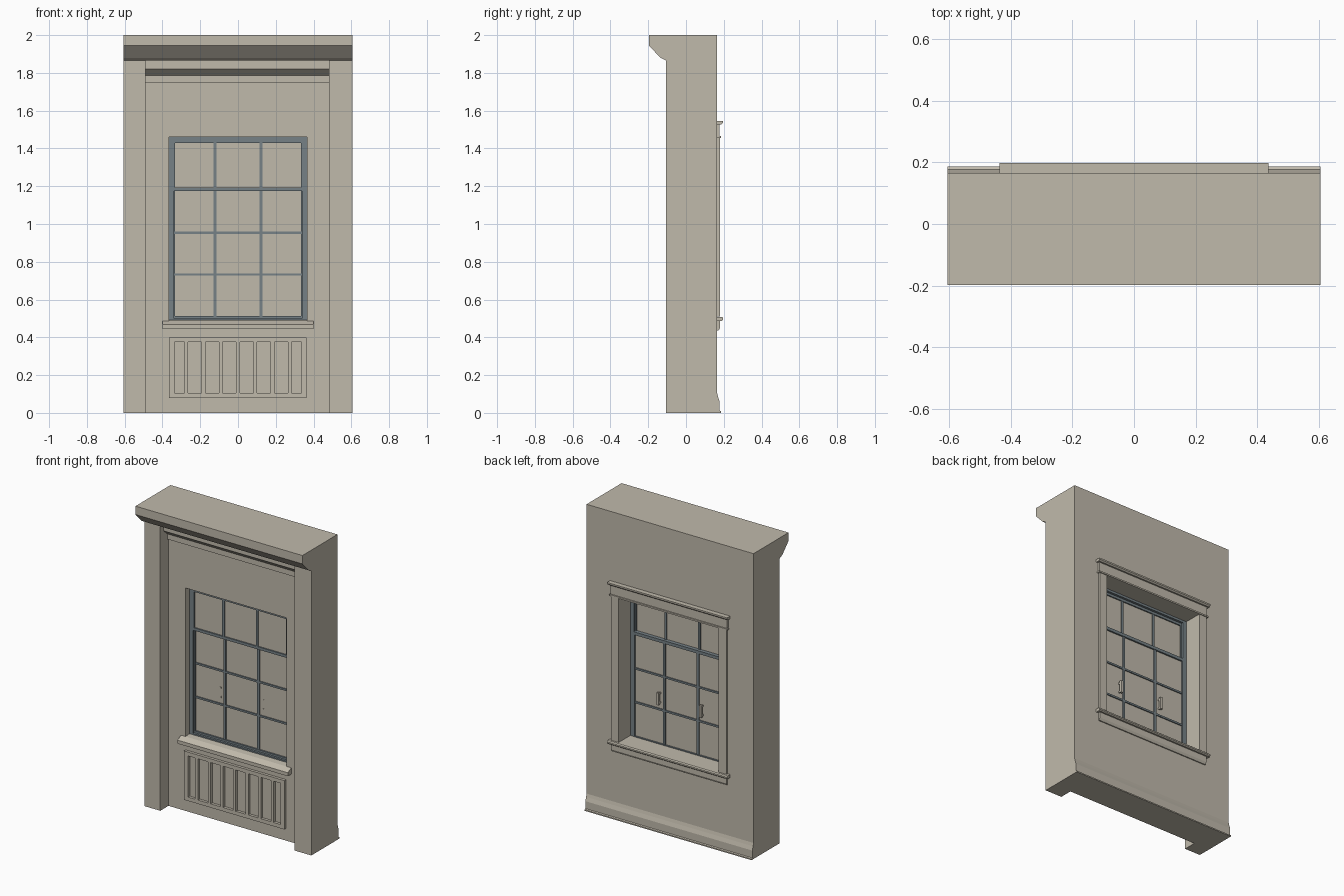
import bpy
import bmesh

cube = bpy.data.objects.get("Cube")
if cube:
    bpy.data.objects.remove(cube, do_unlink=True)


def material(name, rgb):
    mat = bpy.data.materials.new(name)
    mat.use_nodes = True
    mat.diffuse_color = (*rgb, 1)
    mat.node_tree.nodes["Principled BSDF"].inputs["Base Color"].default_value = (*rgb, 1)
    return mat


STONE = material("warm plaster", (0.53, 0.49, 0.41))
STEEL = material("blue grey paint", (0.18, 0.22, 0.24))


def finish(name, bm, mat):
    bmesh.ops.recalc_face_normals(bm, faces=bm.faces)
    mesh = bpy.data.meshes.new(name)
    bm.to_mesh(mesh)
    bm.free()
    mesh.materials.append(mat)
    obj = bpy.data.objects.new(name, mesh)
    bpy.context.collection.objects.link(obj)
    return obj


def extrude_x(name, x0, x1, profile, mat=STONE):
    """Sweep a (y, z) outline from x0 to x1."""
    bm = bmesh.new()
    face = bm.faces.new([bm.verts.new((x0, y, z)) for y, z in profile])
    new = bmesh.ops.extrude_face_region(bm, geom=[face])["geom"]
    verts = [v for v in new if isinstance(v, bmesh.types.BMVert)]
    bmesh.ops.translate(bm, verts=verts, vec=(x1 - x0, 0, 0))
    return finish(name, bm, mat)


def box(name, x, y, z, mat=STONE):
    return extrude_x(name, x[0], x[1],
                     [(y[0], z[0]), (y[1], z[0]), (y[1], z[1]), (y[0], z[1])], mat)


def ring(name, outer, inner, y, mat=STONE):
    """Rectangular frame; outer and inner are (x0, x1, z0, z1)."""
    bm = bmesh.new()
    loops = []
    for x0, x1, z0, z1 in (outer, inner):
        for depth in y:
            loops.append([bm.verts.new((px, depth, pz))
                          for px, pz in ((x0, z0), (x1, z0), (x1, z1), (x0, z1))])
    of, ob, inf, inb = loops
    for a, b in ((of, ob), (ob, inb), (inb, inf), (inf, of)):
        for i in range(4):
            j = (i + 1) % 4
            bm.faces.new((a[i], a[j], b[j], b[i]))
    return finish(name, bm, mat)


HALF = 0.605
OPEN = 0.365
FRONT, WALL, BACK = -0.105, -0.02, 0.165

# Wall with window opening, pilasters and cornice
ring("wall", (-HALF, HALF, 0, 2), (-OPEN, OPEN, 0.485, 1.46), (WALL, BACK))
box("right_pilaster", (-HALF, -0.49), (FRONT, WALL), (0, 1.865))
box("left_pilaster", (0.483, HALF), (FRONT, WALL), (0, 1.865))
extrude_x("cornice", -HALF, HALF,
          [(WALL, 1.865), (FRONT, 1.865), (-0.135, 1.88), (-0.197, 1.945),
           (-0.197, 2), (WALL, 2)])
extrude_x("lintel_moulding", -0.49, 0.483,
          [(WALL, 1.75), (-0.03, 1.75), (-0.03, 1.785), (-0.07, 1.82),
           (-0.07, 1.865), (WALL, 1.865)])

# Outer sill and slatted apron panel
extrude_x("outer_sill", -0.4, 0.4,
          [(WALL, 0.445), (-0.055, 0.445), (-0.055, 0.468), (WALL, 0.487)])
extrude_x("sill_slope", -OPEN, OPEN,
          [(WALL, 0.47), (WALL, 0.487), (0.03, 0.493), (0.03, 0.47)])
ring("apron_panel_frame", (-OPEN, 0.362, 0.08, 0.4), (-0.335, 0.335, 0.105, 0.375),
     (-0.038, WALL))
for i in range(1, 8):
    x = -0.365 + i * 0.0913
    box(f"apron_rib_{i}", (x - 0.01, x + 0.01), (-0.038, WALL), (0.105, 0.375))


# Double hung sashes with panes and glazing bars
def sash(name, z0, z1, rail, y, rows):
    mid = (y[0] + y[1]) / 2
    ring(name + "_frame", (-0.345, 0.345, z0, z1),
         (-0.333, 0.333, z0 + rail, z1 - rail), y, STEEL)
    box(name + "_panes", (-0.335, 0.335), (mid - 0.002, mid + 0.002), (z0 + 0.01, z1 - 0.01))
    bar = (mid - 0.009, mid + 0.009)
    for i, x in enumerate((-0.122, 0.122)):
        box(f"{name}_upright_bar_{i}", (x - 0.008, x + 0.008), bar,
            (z0 + rail, z1 - rail), STEEL)
    for i in range(1, rows):
        z = z0 + rail + (z1 - z0 - 2 * rail) * i / rows
        box(f"{name}_cross_bar_{i}", (-0.333, 0.333), bar, (z - 0.006, z + 0.006), STEEL)


ring("window_frame", (-OPEN, OPEN, 0.487, 1.46), (-0.34, 0.34, 0.5, 1.445),
     (0.018, 0.055), STEEL)
sash("upper_sash", 1.175, 1.447, 0.018, (0.02, 0.04), 1)
sash("lower_sash", 0.492, 1.195, 0.02, (0.032, 0.057), 3)

# Sash pulls on the room side
for side, x in (("left", 0.155), ("right", -0.155)):
    box(side + "_pull", (x - 0.008, x + 0.008), (0.06, 0.075), (0.77, 0.85))
    for level, z in (("lower", 0.78), ("upper", 0.84)):
        box(f"{side}_pull_{level}_post", (x - 0.005, x + 0.005), (0.04, 0.062),
            (z - 0.005, z + 0.005))

# Room side trim
for side, s in (("left", 1), ("right", -1)):
    box(side + "_casing", sorted((s * 0.362, s * 0.418)), (BACK, 0.18), (0.51, 1.46))
box("head_casing", (-0.422, 0.422), (BACK, 0.178), (1.46, 1.53))
box("head_bead", (-0.428, 0.428), (BACK, 0.186), (1.456, 1.466))
extrude_x("head_cap", -0.435, 0.435,
          [(BACK, 1.528), (0.188, 1.528), (0.197, 1.536), (0.197, 1.546), (BACK, 1.546)])
box("stool_board", (-OPEN, OPEN), (0.055, BACK), (0.487, 0.508))
extrude_x("stool_nosing", -0.435, 0.435,
          [(BACK, 0.487), (0.19, 0.487), (0.197, 0.493), (0.197, 0.502),
           (0.19, 0.508), (BACK, 0.508)])
extrude_x("stool_apron", -0.418, 0.418,
          [(BACK, 0.435), (0.172, 0.435), (0.18, 0.45), (0.18, 0.487), (BACK, 0.487)])
extrude_x("baseboard", -HALF, HALF,
          [(BACK, 0), (0.186, 0), (0.186, 0.008), (0.178, 0.012), (0.178, 0.06),
           (0.17, 0.085), (BACK, 0.105)])
